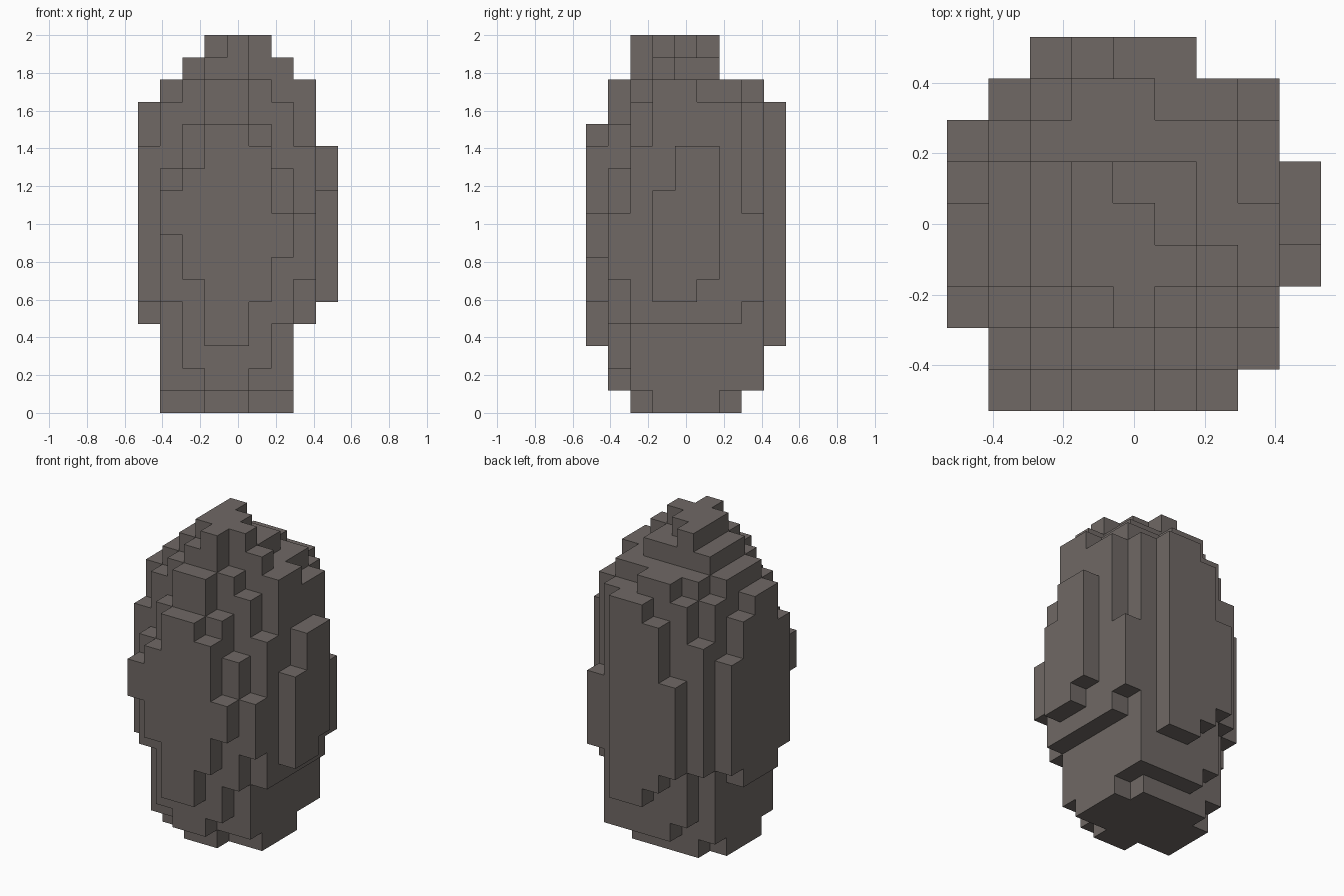
import bpy, bmesh, math
from mathutils import Vector

if "Cube" in bpy.data.objects:
    bpy.data.objects.remove(bpy.data.objects["Cube"])

N, LAYERS = 9, 17
S = 2 / LAYERS          # block size

# Depth slices from front to back: (first column, lower steps, upper steps),
# one base-36 digit per column, counted in blocks above the ground.
SLICES = [
    (1, "863357",    "abddc9"),
    (1, "5211246",   "bdffdb9"),
    (0, "51100114",  "cefghfec"),
    (0, "400000045", "efghhhgfa"),
    (0, "400000045", "efghhgffc"),
    (0, "400000046", "dfghggfec"),
    (0, "51000014",  "befffffe"),
    (1, "5211115",   "ceffee9"),
    (2, "5433",      "adee"),
]

# Fill the block set from the stepped profiles
filled = set()
for y, (x0, low, high) in enumerate(SLICES):
    for i, (a, b) in enumerate(zip(low, high)):
        filled.update((x0 + i, y, z) for z in range(int(a, 36), int(b, 36)))

# Skin only the exposed block sides
bm = bmesh.new()
for cell in filled:
    centre = Vector(((cell[0] - (N - 1) / 2) * S, (cell[1] - (N - 1) / 2) * S, (cell[2] + 0.5) * S))
    for axis in range(3):
        for sign in (-1, 1):
            step = list(cell)
            step[axis] += sign
            if tuple(step) in filled:
                continue
            n, u = Vector((0, 0, 0)), Vector((0, 0, 0))
            n[axis] = sign
            u[(axis + 1) % 3] = 1
            v = n.cross(u)
            corners = [n - u - v, n + u - v, n + u + v, n - u + v]
            bm.faces.new([bm.verts.new(centre + c * S / 2) for c in corners])

# Weld and merge coplanar sides into clean stepped facets
bmesh.ops.remove_doubles(bm, verts=bm.verts[:], dist=S * 0.01)
bmesh.ops.dissolve_limit(bm, angle_limit=math.radians(1), verts=bm.verts[:], edges=bm.edges[:])

mesh = bpy.data.meshes.new("rock")
bm.to_mesh(mesh)
bm.free()

# Single grey-brown stone colour
stone = bpy.data.materials.new("grey_brown_stone")
stone.diffuse_color = (0.16, 0.14, 0.13, 1)
stone.use_nodes = True
stone.node_tree.nodes["Principled BSDF"].inputs["Base Color"].default_value = stone.diffuse_color
mesh.materials.append(stone)
rock = bpy.data.objects.new("rock", mesh)
bpy.context.collection.objects.link(rock)
